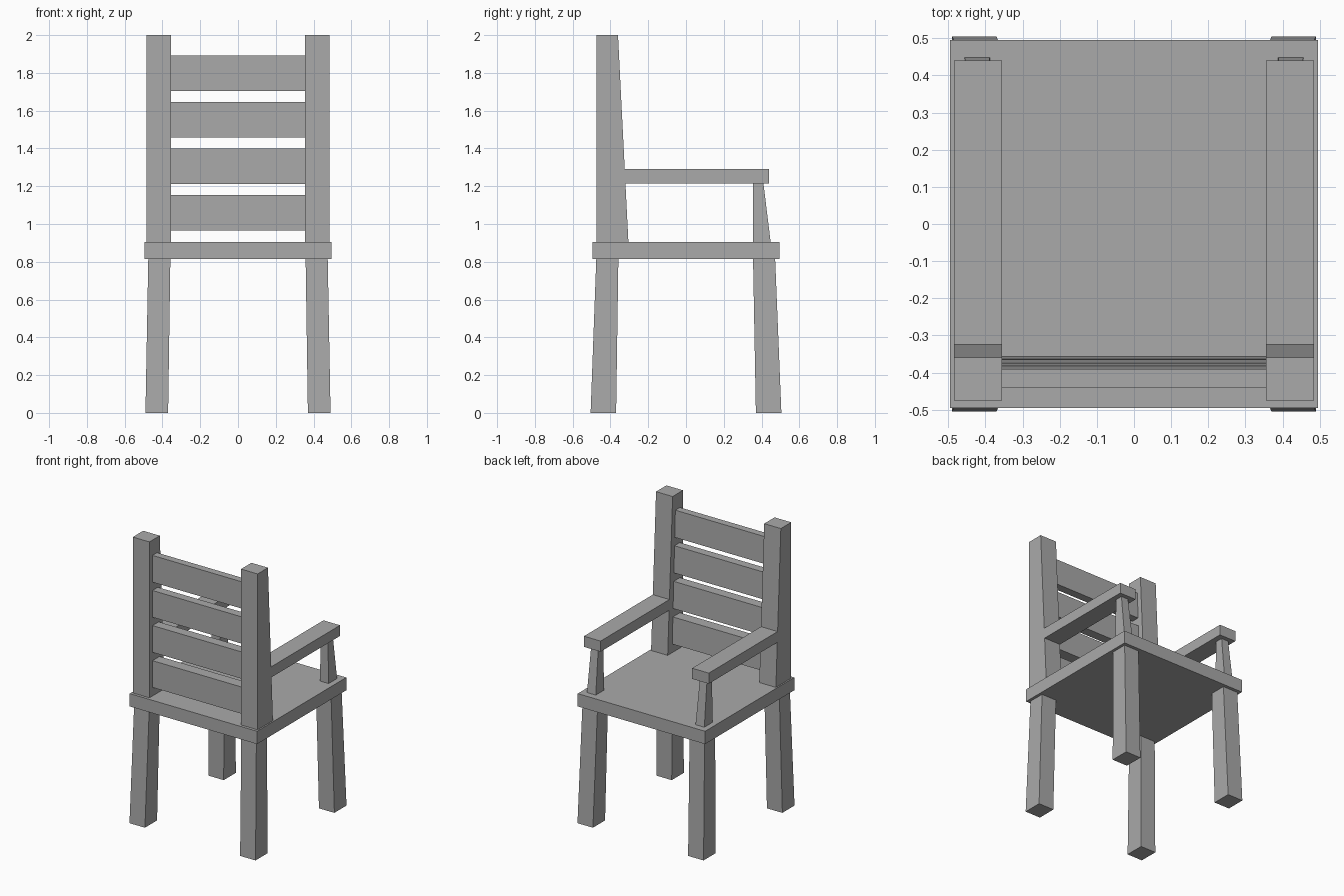
import bpy

if "Cube" in bpy.data.objects:
    bpy.data.objects.remove(bpy.data.objects["Cube"])

grey = bpy.data.materials.new("plain_grey")
grey.diffuse_color = (0.4, 0.4, 0.4, 1)
grey.use_nodes = True
grey.node_tree.nodes["Principled BSDF"].inputs["Base Color"].default_value = grey.diffuse_color


def prism(name, bottom, top, z0, z1):
    """Tapered box: bottom and top are (x0, x1, y0, y1) rectangles."""
    verts = []
    for (x0, x1, y0, y1), z in ((bottom, z0), (top, z1)):
        verts += [(x0, y0, z), (x1, y0, z), (x1, y1, z), (x0, y1, z)]
    faces = [(3, 2, 1, 0), (4, 5, 6, 7)]
    faces += [(i, (i + 1) % 4, (i + 1) % 4 + 4, i + 4) for i in range(4)]
    mesh = bpy.data.meshes.new(name)
    mesh.from_pydata(verts, [], faces)
    mesh.materials.append(grey)
    obj = bpy.data.objects.new(name, mesh)
    bpy.context.collection.objects.link(obj)
    return obj


def mirrored(*args):
    """Tapered box on the +x side, mirrored to the -x side."""
    obj = prism(*args)
    obj.modifiers.new("mirror", 'MIRROR').use_axis[0] = True
    return obj


# Seat
seat = (-0.495, 0.495, -0.495, 0.495)
prism("seat", seat, seat, 0.815, 0.905)

# Splayed legs under the backrest and on the open side
mirrored("backrest_legs", (0.37, 0.49, -0.505, -0.37),
         (0.358, 0.475, -0.475, -0.358), 0, 0.815)
mirrored("open_side_legs", (0.37, 0.49, 0.37, 0.505),
         (0.358, 0.475, 0.355, 0.472), 0, 0.815)

# Backrest posts, thinning toward the top
mirrored("backrest_posts", (0.356, 0.485, -0.475, -0.305),
         (0.356, 0.485, -0.475, -0.36), 0.905, 2.0)

# Armrests and their tapered supports
arm = (0.356, 0.485, -0.33, 0.44)
mirrored("armrests", arm, arm, 1.215, 1.29)
mirrored("armrest_supports", (0.388, 0.456, 0.355, 0.448),
         (0.395, 0.45, 0.355, 0.41), 0.905, 1.215)

# Backrest slats, the inner face following the lean of the posts
for i in range(4):
    z0 = 0.965 + i * 0.2465
    z1 = z0 + 0.188
    inner = [-0.356 - (z - 0.965) * 0.037 for z in (z0, z1)]
    prism(f"backrest_slat_{i + 1}", (-0.358, 0.358, -0.441, inner[0]),
          (-0.358, 0.358, -0.441, inner[1]), z0, z1)
